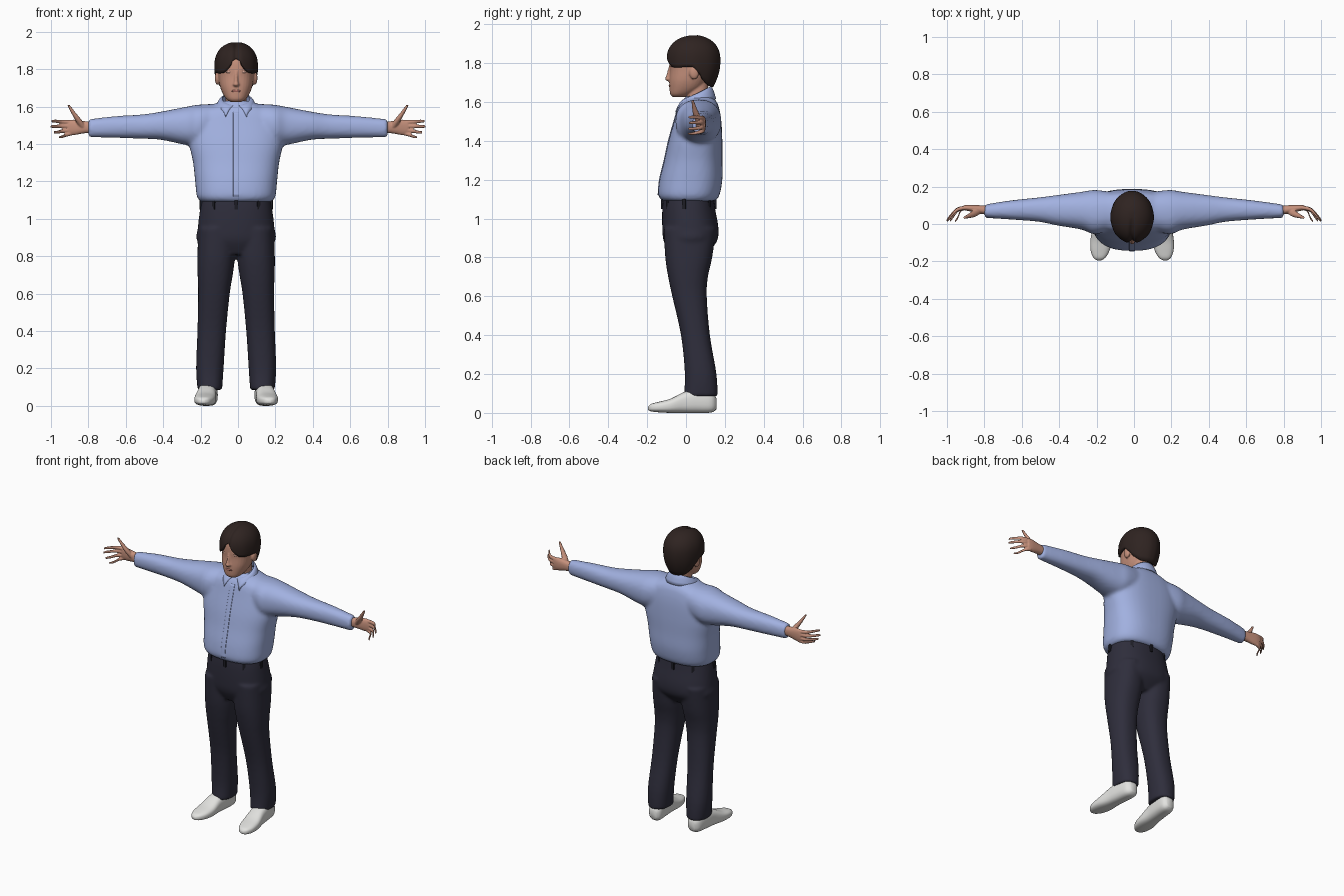
import bpy, bmesh, math
from mathutils import Matrix, Vector

if "Cube" in bpy.data.objects:
    bpy.data.objects.remove(bpy.data.objects["Cube"])

CX = -0.01                      # body centre line
AXES = {"X": (1, 2, 0), "Y": (0, 2, 1), "Z": (0, 1, 2)}


def material(name, rgb):
    mat = bpy.data.materials.new(name)
    mat.use_nodes = True
    mat.diffuse_color = (*rgb, 1)
    bsdf = mat.node_tree.nodes["Principled BSDF"]
    bsdf.inputs["Base Color"].default_value = (*rgb, 1)
    bsdf.inputs["Roughness"].default_value = 0.8
    return mat


SHIRT = material("shirt blue", (0.36, 0.44, 0.75))
TROUSER = material("trouser navy", (0.028, 0.027, 0.045))
BELT = material("belt black", (0.012, 0.012, 0.018))
SKIN = material("skin", (0.56, 0.28, 0.2))
LIP = material("lip", (0.45, 0.17, 0.14))
EYE = material("eyelid", (0.6, 0.34, 0.27))
HAIR = material("hair brown", (0.028, 0.017, 0.015))
SHOE = material("shoe white", (0.76, 0.76, 0.74))


def spline(rows, n=4):
    """Catmull-Rom resampling of rows of numbers."""
    out = []
    for i in range(len(rows) - 1):
        a, b, c, d = rows[max(i - 1, 0)], rows[i], rows[i + 1], rows[min(i + 2, len(rows) - 1)]
        for k in range(n):
            t = k / n
            out.append([q + t / 2 * (r - p + t * (2 * p - 5 * q + 4 * r - s + t * (3 * q - p - 3 * r + s)))
                        for p, q, r, s in zip(a, b, c, d)])
    return out + [rows[-1]]


def loft(bm, axis, rows, side=1, power=2.3, n=32):
    """Closed skin over rounded sections; each row is (along, u0, u1, v0, v1)."""
    iu, iv, it = AXES[axis]
    rings = []
    for t, u0, u1, v0, v1 in spline(rows):
        ring = []
        for k in range(n):
            a = math.tau * k / n
            c, s = math.cos(a), math.sin(a)
            co = Vector()
            co[it] = t
            co[iu] = (u0 + u1) / 2 + (u1 - u0) / 2 * math.copysign(abs(c) ** (2 / power), c)
            co[iv] = (v0 + v1) / 2 + (v1 - v0) / 2 * math.copysign(abs(s) ** (2 / power), s)
            co.x *= side
            ring.append(bm.verts.new(co))
        rings.append(ring)
    for r0, r1 in zip(rings, rings[1:]):
        for k in range(n):
            bm.faces.new((r0[k], r0[k - 1], r1[k - 1], r1[k]))
    bm.faces.new(rings[0])
    bm.faces.new(rings[-1][::-1])


def body_loft(bm, rows, **kw):
    """Symmetric upright loft from (z, half width, front, back)."""
    loft(bm, "Z", [(z, -w, w, f, b) for z, w, f, b in rows], **kw)


def ball(bm, at, size):
    bmesh.ops.create_uvsphere(bm, u_segments=20, v_segments=12, radius=1,
                              matrix=Matrix.Translation(at) @ Matrix.Diagonal((*size, 1)))


def sheet(bm, nu, nv, point, wrap=False):
    g = [[bm.verts.new(point(i / nu, j / nv)) for j in range(nv + 1)] for i in range(nu + (not wrap))]
    for i in range(nu):
        a, b = g[i], g[(i + 1) % len(g)]
        for j in range(nv):
            bm.faces.new((a[j], b[j], b[j + 1], a[j + 1]))


def finish(name, bm, mat, voxel=0, thick=0, x=CX):
    bmesh.ops.recalc_face_normals(bm, faces=bm.faces)
    mesh = bpy.data.meshes.new(name)
    bm.to_mesh(mesh)
    bm.free()
    mesh.materials.append(mat)
    obj = bpy.data.objects.new(name, mesh)
    obj.location.x = x
    bpy.context.collection.objects.link(obj)
    mesh.shade_smooth()
    if voxel:
        rem = obj.modifiers.new("blend", "REMESH")
        rem.mode, rem.voxel_size, rem.use_smooth_shade = "VOXEL", voxel, True
        sm = obj.modifiers.new("soften", "SMOOTH")
        sm.factor, sm.iterations = 0.5, 5
    if thick:
        sol = obj.modifiers.new("thickness", "SOLIDIFY")
        sol.thickness, sol.offset = thick, -1
    return obj


# Shirt: torso and both sleeves blended
TORSO = [(1.09, .188, -.12, .15), (1.12, .21, -.143, .172), (1.2, .219, -.136, .187), (1.3, .23, -.112, .187),
         (1.4, .25, -.09, .187), (1.5, .25, -.062, .182), (1.57, .215, -.042, .17), (1.605, .135, -.02, .155),
         (1.63, .08, .0, .13)]
bm = bmesh.new()
body_loft(bm, TORSO, power=2.5, n=48)
for s in (1, -1):
    loft(bm, "X", [(.1, -.03, .17, 1.42, 1.615), (.2, -.055, .182, 1.39, 1.61), (.27, -.03, .172, 1.395, 1.598),
                   (.4, -.008, .155, 1.422, 1.573), (.5, .012, .142, 1.428, 1.558), (.65, .024, .126, 1.433, 1.548),
                   (.8 - s * CX, .033, .104, 1.436, 1.532)], s)
finish("shirt", bm, SHIRT, voxel=.011)

# Button placket
bm = bmesh.new()
loft(bm, "Z", [(z, -.016, .016, f - .003, f + .006) for z, w, f, b in TORSO[1:7]], power=6, n=16)
finish("shirt_placket", bm, SHIRT)


# Folded collar with two front points
def collar_point(u, v):
    t = 2 * u - 1
    a = t * math.pi * .97
    tip = abs(t) ** 6
    top = Vector((.074 * math.sin(a), .058 + .07 * math.cos(a), 1.645 + .035 * math.cos(a)))
    low = Vector((.106 * math.sin(a) + math.copysign(.045 * tip, t),
                  .05 + .105 * math.cos(a), 1.605 + .01 * math.cos(a) - .05 * tip))
    return top.lerp(low, v) + Vector((0, 0, .012 * math.sin(math.pi * v)))


bm = bmesh.new()
sheet(bm, 48, 5, collar_point)
finish("collar", bm, SHIRT, thick=.006)

# Trousers: hips and two legs blended
bm = bmesh.new()
body_loft(bm, [(1.12, .18, -.115, .14), (1.05, .193, -.122, .15), (.95, .205, -.122, .167),
               (.88, .206, -.114, .158), (.81, .1, -.08, .1)], n=48)
for s in (1, -1):
    loft(bm, "Z", [(.95, .006, .202, -.115, .155), (.8, .006, .207, -.107, .135), (.7, .018, .206, -.092, .113),
                   (.6, .034, .203, -.071, .107), (.4, .054, .207, -.026, .123), (.2, .067, .214, -.006, .157),
                   (.085, .075, .206, -.012, .163)], s)
finish("trousers", bm, TROUSER, voxel=.01)

# Belt loops around the waist
bm = bmesh.new()
for deg in (0, 38, 80, 140, 180, 220, 280, 322):
    a = math.radians(deg)
    at = Matrix.Translation((.19 * math.sin(a), .014 - .134 * math.cos(a), 1.075))
    bmesh.ops.create_cube(bm, size=1, matrix=at @ Matrix.Rotation(a, 4, "Z") @ Matrix.Diagonal((.018, .016, .05, 1)))
loops = finish("belt_loops", bm, BELT)
loops.data.shade_flat()

# Shoes, toes turned slightly out
bm = bmesh.new()
for s in (1, -1):
    rows = []
    for y, w, low, top in [(.157, .022, .02, .075), (.13, .045, .002, .11), (.05, .05, 0, .122), (-.01, .051, 0, .107),
                           (-.08, .057, 0, .073), (-.14, .051, .003, .057), (-.18, .032, .008, .046),
                           (-.195, .01, .015, .032)]:
        mid = .157 - .1 * y
        rows.append((y, mid - w, mid + w, low, top))
    loft(bm, "Y", rows, s, power=2.7)
finish("shoes", bm, SHOE)

# Hands: palm, four curled fingers and a raised thumb
for s, label in ((1, "left"), (-1, "right")):
    bm = bmesh.new()
    loft(bm, "X", [(.76, .045, .095, 1.46, 1.515), (.82, .055, .1, 1.457, 1.522), (.88, .068, .103, 1.447, 1.53),
                   (.91, .074, .1, 1.45, 1.526)], s)
    for z0, z1, tip in ((1.516, 1.522, .998), (1.496, 1.493, 1.004), (1.475, 1.462, .985), (1.457, 1.437, .957)):
        path = [(.89, .088, z0, .012), ((.89 + tip) / 2, .077, (z0 + z1) / 2, .0105),
                (tip - .015, .035, z1, .009), (tip, .014, z1, .006)]
        loft(bm, "X", [(x, y - r, y + r, z - r, z + r) for x, y, z, r in path], s, power=2, n=12)
    path = [(1.49, .83, .073, .02), (1.53, .855, .055, .018), (1.57, .882, .043, .012), (1.608, .906, .034, .007)]
    loft(bm, "Z", [(z, x - r, x + r, y - r, y + r) for z, x, y, r in path], s, power=2, n=12)
    hand = finish(label + "_hand", bm, SKIN, voxel=.004, x=0)
    hand.modifiers["soften"].iterations = 2

# Head, neck, nose and ears blended
bm = bmesh.new()
body_loft(bm, [(1.625, .03, -.068, -.01), (1.64, .052, -.081, .03), (1.67, .072, -.085, .08), (1.71, .087, -.086, .11),
               (1.76, .095, -.083, .14), (1.8, .098, -.084, .15), (1.85, .096, -.078, .152), (1.9, .075, -.05, .125),
               (1.925, .04, -.01, .08)])
body_loft(bm, [(1.54, .06, .0, .12), (1.62, .057, .0, .115), (1.72, .057, .0, .115)])
loft(bm, "Z", [(1.708, -.012, .012, -.098, -.06), (1.718, -.018, .018, -.109, -.06), (1.735, -.012, .012, -.102, -.06),
               (1.79, -.008, .008, -.087, -.06)], power=2, n=16)
for s in (1, -1):
    ball(bm, (s * .1, .042, 1.752), (.014, .025, .036))
head = finish("head", bm, SKIN, voxel=.005)
head.modifiers["soften"].iterations = 2

# Mouth and eyelids
bm = bmesh.new()
ball(bm, (0, -.083, 1.683), (.024, .006, .007))
finish("mouth", bm, LIP)
bm = bmesh.new()
for s in (1, -1):
    ball(bm, (s * .038, -.076, 1.785), (.018, .004, .006))
finish("eyelids", bm, EYE)

# Hair: dome with a parted fringe and a low nape
EDGE = spline([(0, 1.868), (.15, 1.85), (.45, 1.8), (.8, 1.778), (1.5, 1.78), (1.7, 1.765), (2.1, 1.705),
               (2.5, 1.682), (3.15, 1.675)], 8)


def hair_point(u, v):
    a = math.tau * u
    turn = min(a, math.tau - a)
    low = next((z for t, z in EDGE if t >= turn), EDGE[-1][1])
    v = 1 - (1 - v) ** 1.8
    z = low + (1.945 - low) * v
    if z > 1.81:
        r = max(0, 1 - ((z - 1.81) / .135) ** 2.5) ** .5
    else:
        r = 1 - 15 * (1.81 - z) ** 2
    r *= 1 + .008 * math.sin(9 * turn) * (1 - v)
    x, y = .116 * r * math.sin(a), .037 - .14 * r * math.cos(a)
    groove = .012 * math.exp(-(x / .014) ** 2) * max(0, min(1, (.06 - y) / .08))
    return Vector((x, y + groove * (1 - v), z - groove))


bm = bmesh.new()
sheet(bm, 72, 18, hair_point, wrap=True)
bmesh.ops.remove_doubles(bm, verts=bm.verts, dist=.0005)
finish("hair", bm, HAIR, thick=.014)
